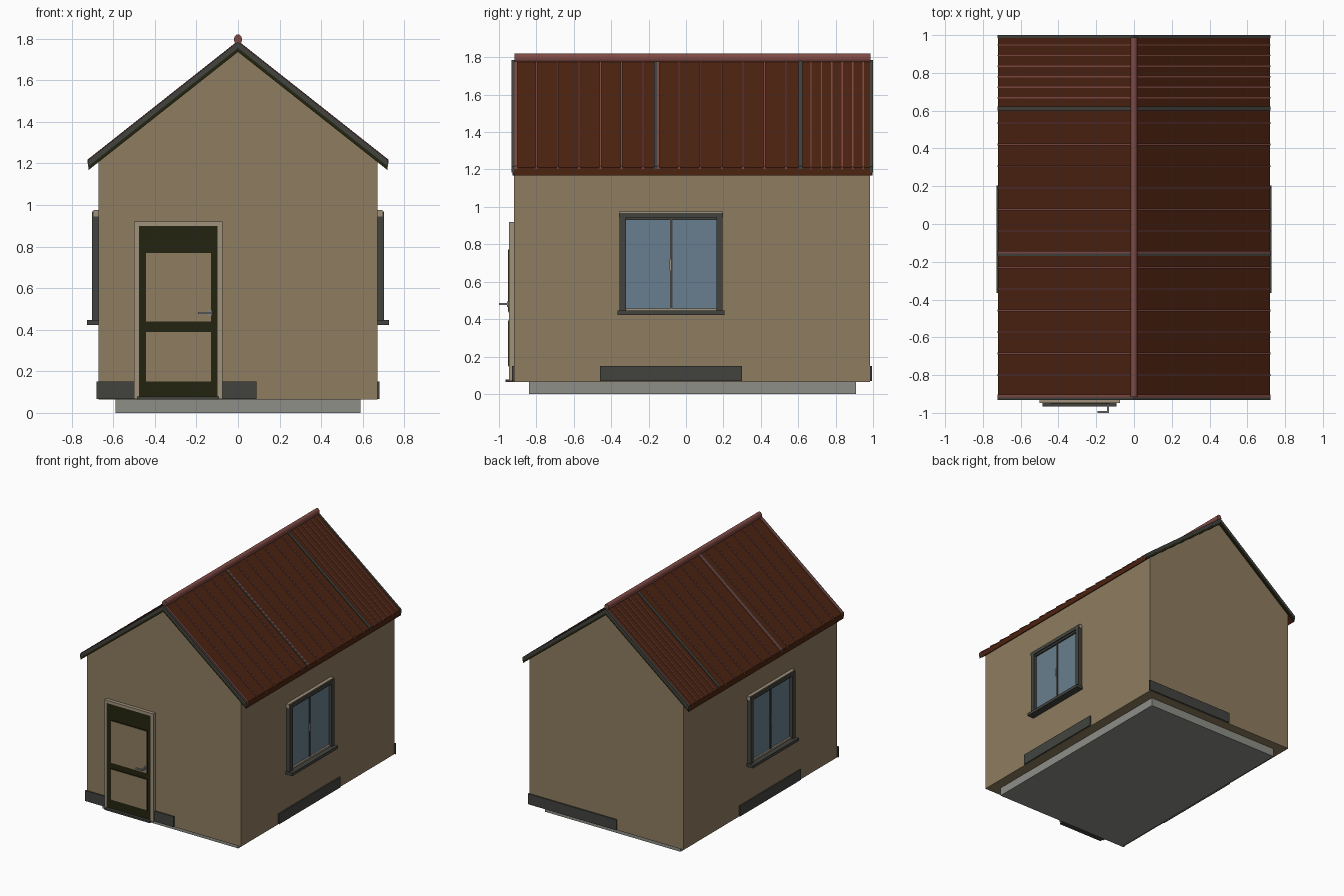
import bpy, bmesh, math

if "Cube" in bpy.data.objects:
    bpy.data.objects.remove(bpy.data.objects["Cube"])


def material(name, *rgb):
    """Flat material from 0-255 display values."""
    lin = [((c / 255 + 0.055) / 1.055) ** 2.4 for c in rgb] + [1]
    m = bpy.data.materials.new(name)
    m.use_nodes = True
    m.diffuse_color = lin
    bsdf = m.node_tree.nodes["Principled BSDF"]
    bsdf.inputs["Base Color"].default_value = lin
    bsdf.inputs["Roughness"].default_value = 0.8
    return m


TAN = material("wall tan", 143, 125, 96)
STONE = material("foundation grey", 142, 142, 136)
GREY = material("trim grey", 66, 68, 63)
BROWN = material("roof brown", 76, 35, 16)
PINK = material("rib red", 128, 74, 68)
FRAME = material("frame beige", 160, 146, 124)
OLIVE = material("door olive", 36, 36, 16)
GLASS = material("glass blue", 104, 126, 142)
METAL = material("handle metal", 130, 132, 130)


def prism(name, profile, y0, y1, mat):
    """Extrude an x-z outline along y."""
    bm = bmesh.new()
    face = bm.faces.new([bm.verts.new((x, y0, z)) for x, z in profile])
    out = bmesh.ops.extrude_face_region(bm, geom=[face])
    verts = [g for g in out["geom"] if isinstance(g, bmesh.types.BMVert)]
    bmesh.ops.translate(bm, verts=verts, vec=(0, y1 - y0, 0))
    bmesh.ops.recalc_face_normals(bm, faces=bm.faces)
    me = bpy.data.meshes.new(name)
    bm.to_mesh(me)
    bm.free()
    me.materials.append(mat)
    ob = bpy.data.objects.new(name, me)
    bpy.context.collection.objects.link(ob)
    return ob


def box(name, x0, x1, y0, y1, z0, z1, mat):
    return prism(name, [(x0, z0), (x1, z0), (x1, z1), (x0, z1)], y0, y1, mat)


SLOPE = 0.79


def chevron(name, y0, y1, top, thick, half, mat):
    """Inverted V that follows both roof slopes."""
    drop = SLOPE * half
    return prism(name, [(0, top), (half, top - drop), (half, top - drop - thick),
                        (0, top - thick), (-half, top - drop - thick),
                        (-half, top - drop)], y0, y1, mat)


# Foundation and walls
box("foundation", -0.59, 0.59, -0.84, 0.91, 0, 0.07, STONE)
W = 0.67
prism("walls", [(-W, 0.065), (W, 0.065), (W, 1.212), (0, 1.742), (-W, 1.212)],
      -0.92, 0.985, TAN)

# Base plates
box("front_base_plate", -0.68, 0.09, -0.93, -0.918, 0.068, 0.15, GREY)
box("back_base_plate", -0.09, 0.68, 0.983, 0.995, 0.068, 0.15, GREY)

# Roof slab, verge boards and darker lower strips
chevron("roof_slab", -0.918, 0.988, 1.78, 0.044, 0.72, BROWN)
for label, y0, y1, out in (("front", -0.932, -0.916, 0.004), ("back", 0.984, 1.0, -0.004)):
    chevron(label + "_verge", y0, y1, 1.785, 0.03, 0.722, GREY)
    chevron(label + "_verge_strip", y0 + max(out, 0), y1 + min(out, 0),
            1.756, 0.02, 0.72, OLIVE)


def rib(y, width=0.010, mat=PINK, top=1.789):
    chevron("roof_rib", y - width / 2, y + width / 2, top, 0.015, 0.723, mat)


# Roof ribs: two wide bays, then a narrow-spaced bay at the back
rib(-0.91, 0.016)
for i in range(6):
    rib(-0.8 + 0.114 * i)
for i in range(6):
    rib(-0.038 + 0.1145 * i)
rib(-0.163, 0.014, GREY, 1.787)
rib(-0.149, 0.014)
rib(0.612, 0.022, GREY, 1.79)
for i in range(6):
    rib(0.668 + 0.056 * i, 0.007, PINK, 1.786)

# Ridge cap
ridge = prism("ridge_cap", [(0.019 * math.cos(a), 1.796 + 0.025 * math.sin(a))
                            for a in (math.tau * i / 16 for i in range(16))],
              -0.916, 0.987, PINK)
bpy.context.view_layer.objects.active = ridge
ridge.select_set(True)
bpy.ops.object.shade_smooth_by_angle()
ridge.select_set(False)

# Side windows and side base plates
for side, s in (("left", 1), ("right", -1)):
    def part(name, depth0, depth1, y0, y1, z0, z1, mat):
        xs = sorted((s * depth0, s * depth1))
        box(side + "_" + name, *xs, y0, y1, z0, z1, mat)

    part("base_plate", 0.66, 0.68, -0.46, 0.30, 0.068, 0.15, GREY)
    part("window_sill", 0.66, 0.727, -0.365, 0.205, 0.423, 0.446, GREY)
    part("window_cap", 0.66, 0.696, -0.358, 0.198, 0.945, 0.976, FRAME)
    part("window_cap_face", 0.694, 0.702, -0.358, 0.198, 0.942, 0.968, GREY)
    part("window_glass", 0.66, 0.677, -0.33, 0.175, 0.45, 0.94, GLASS)
    part("window_bottom_bead", 0.66, 0.69, -0.325, 0.17, 0.446, 0.458, FRAME)
    part("window_top_rail", 0.66, 0.69, -0.33, 0.17, 0.93, 0.945, GREY)
    part("window_mullion", 0.66, 0.683, -0.086, -0.073, 0.455, 0.935, GREY)
    part("window_latch", 0.68, 0.687, -0.089, -0.081, 0.66, 0.72, FRAME)
    for y in (-0.355, 0.162):
        part("window_jamb", 0.66, 0.702, y, y + 0.033, 0.44, 0.947, GREY)

# Door casing and threshold
for x in (-0.5, -0.098):
    box("door_jamb", x, x + 0.024, -0.947, -0.91, 0.068, 0.92, FRAME)
box("door_head", -0.476, -0.098, -0.947, -0.91, 0.898, 0.92, FRAME)
box("door_threshold", -0.485, -0.092, -0.966, -0.91, 0.064, 0.078, GREY)

# Door leaf with raised panels
box("door_leaf", -0.476, -0.098, -0.944, -0.915, 0.075, 0.898, OLIVE)
for z0, z1 in ((0.15, 0.39), (0.44, 0.77)):
    box("door_panel_edge", -0.446, -0.126, -0.95, -0.94, z0 - 0.004, z1 + 0.004, OLIVE)
    box("door_panel", -0.442, -0.13, -0.952, -0.945, z0, z1, TAN)

# Door handle: plate, stem and lever
box("handle_plate", -0.146, -0.128, -0.957, -0.945, 0.465, 0.495, METAL)
box("handle_stem", -0.142, -0.132, -0.998, -0.95, 0.475, 0.486, METAL)
box("handle_lever", -0.192, -0.132, -1.0, -0.989, 0.475, 0.486, METAL)
